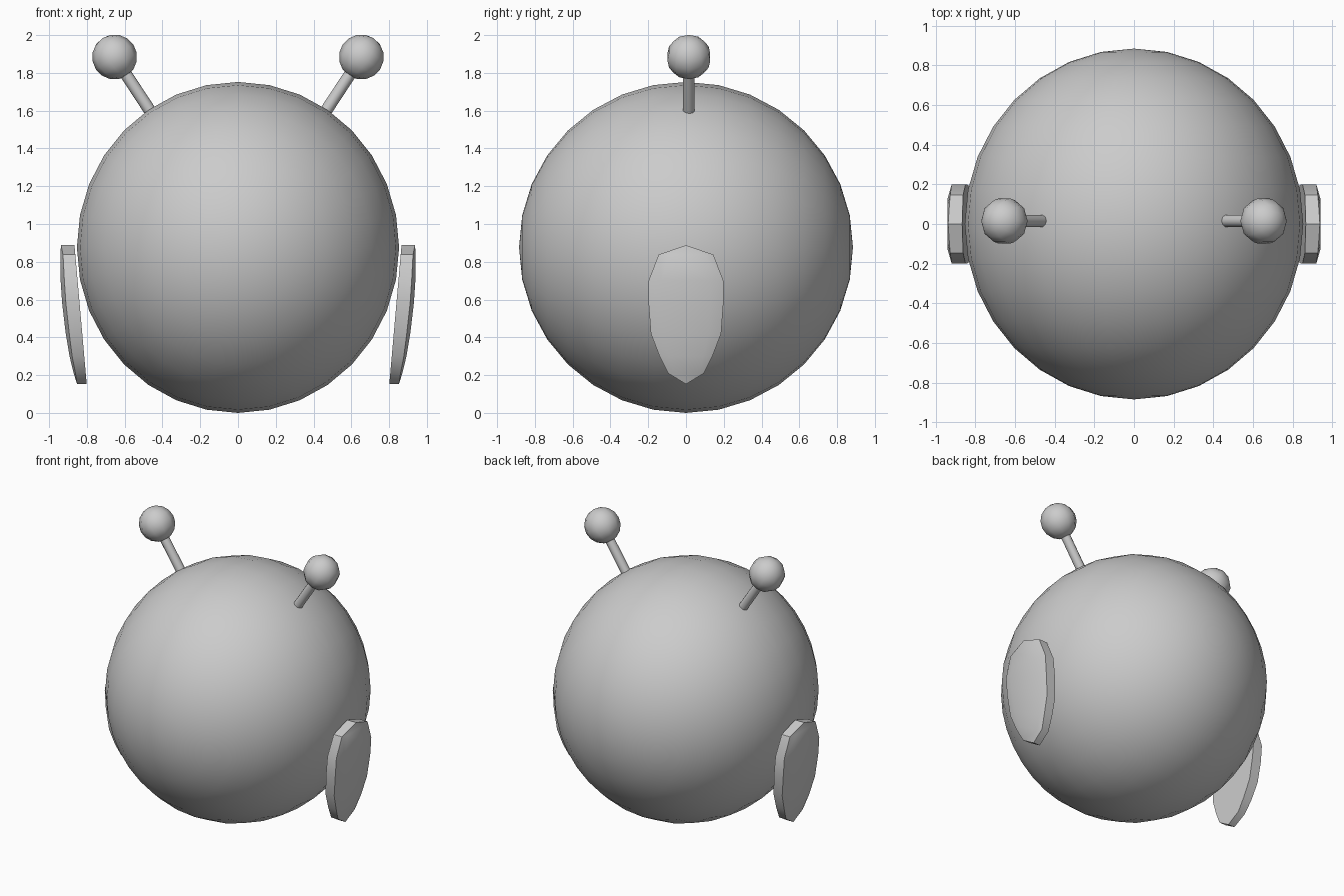
import bpy, bmesh, math
from mathutils import Vector

if "Cube" in bpy.data.objects:
    bpy.data.objects.remove(bpy.data.objects["Cube"])


def smooth(obj, angle=40):
    bpy.ops.object.select_all(action='DESELECT')
    obj.select_set(True)
    bpy.context.view_layer.objects.active = obj
    bpy.ops.object.shade_smooth_by_angle(angle=math.radians(angle))


# Round body, poles facing front and back
bpy.ops.mesh.primitive_uv_sphere_add(segments=32, ring_count=16, radius=1,
                                     location=(0, 0, 0.876),
                                     rotation=(math.pi / 2, 0, 0))
body = bpy.context.object
body.name = "body"
body.scale = (0.853, 0.876, 0.884)
smooth(body)


def antenna(s, side):
    start = Vector((s * 0.45, 0.015, 1.575))
    tip = Vector((s * 0.653, 0.015, 1.884))
    d = tip - start
    rot = d.to_track_quat('Z', 'Y').to_euler()
    # Thin stalk
    bpy.ops.mesh.primitive_cylinder_add(vertices=10, radius=0.032, depth=d.length,
                                        location=(start + tip) / 2, rotation=rot)
    bpy.context.object.name = "antenna_stalk_" + side
    smooth(bpy.context.object)
    # Ball tip
    bpy.ops.mesh.primitive_uv_sphere_add(segments=10, ring_count=8, radius=0.119,
                                         location=tip, rotation=rot)
    bpy.context.object.name = "antenna_ball_" + side
    smooth(bpy.context.object, 50)


# Fin rows: height, half width, outer x
ROWS = [(0.888, 0.0, 0.937), (0.838, 0.145, 0.941), (0.70, 0.198, 0.939),
        (0.58, 0.198, 0.931), (0.42, 0.186, 0.912), (0.30, 0.14, 0.892),
        (0.21, 0.095, 0.870), (0.152, 0.0, 0.852)]


def fin(s, side):
    bm = bmesh.new()
    loops = []
    for z, w, xo in ROWS:
        xi = 0.801 + (z - 0.152) * 0.088
        section = [(xi, -w), (xo - 0.02 * w / 0.2, -w), (xo, -0.65 * w),
                   (xo, 0.65 * w), (xo - 0.02 * w / 0.2, w), (xi, w)]
        loops.append([bm.verts.new((s * x, y, z)) for x, y in section])
    for a, b in zip(loops, loops[1:]):
        for i in range(6):
            j = (i + 1) % 6
            bm.faces.new((a[i], a[j], b[j], b[i]))
    bmesh.ops.remove_doubles(bm, verts=bm.verts, dist=0.0005)
    bmesh.ops.recalc_face_normals(bm, faces=bm.faces)
    me = bpy.data.meshes.new("arm_" + side)
    bm.to_mesh(me)
    bm.free()
    obj = bpy.data.objects.new("arm_" + side, me)
    bpy.context.collection.objects.link(obj)
    smooth(obj, 35)


for s, side in ((1, "right"), (-1, "left")):
    antenna(s, side)
    fin(s, side)
